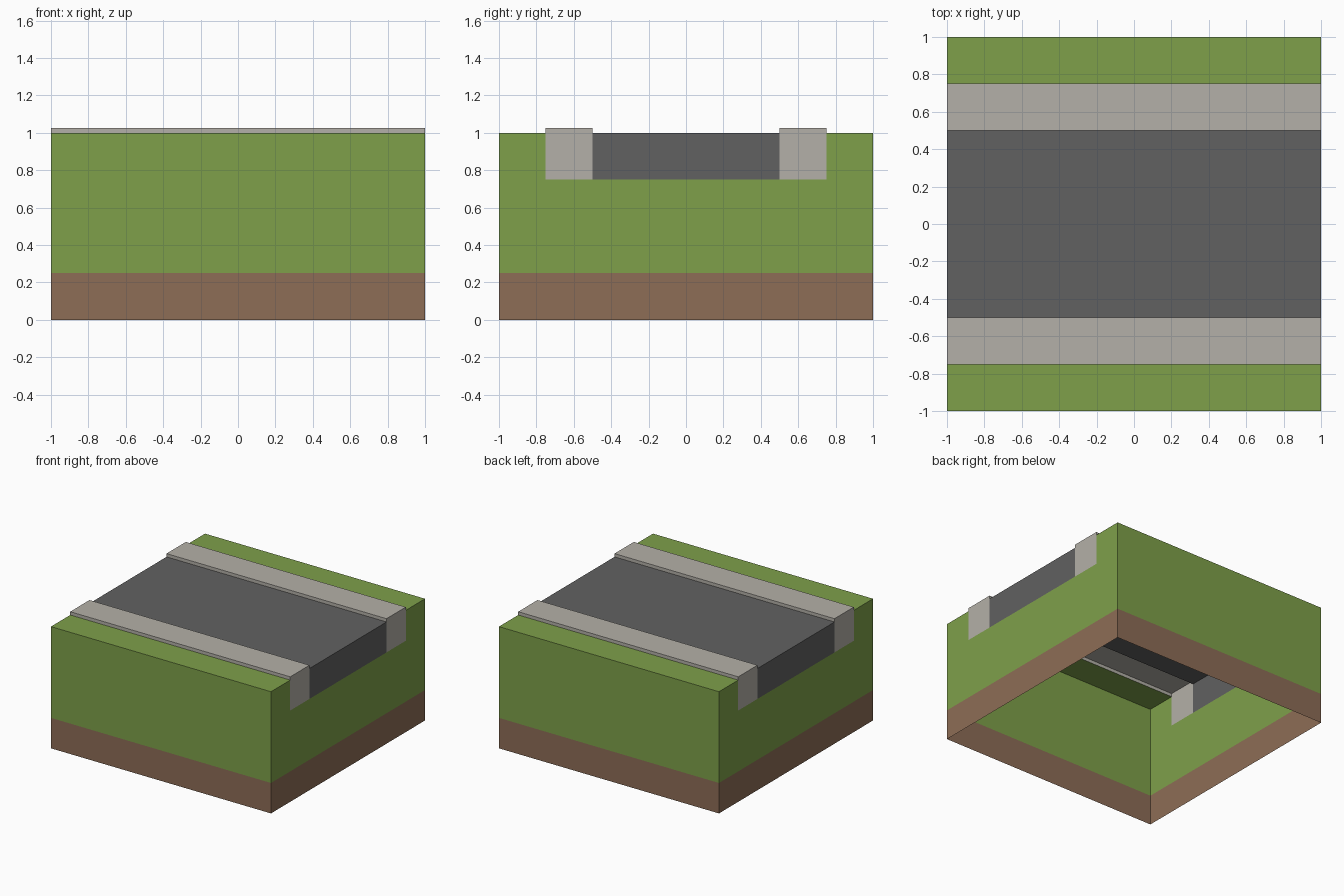
import bpy

if "Cube" in bpy.data.objects:
    bpy.data.objects.remove(bpy.data.objects["Cube"])


def material(name, rgb):
    m = bpy.data.materials.new(name)
    lin = [((c / 255 + 0.055) / 1.055) ** 2.4 for c in rgb]
    m.diffuse_color = (*lin, 1)
    m.use_nodes = True
    m.node_tree.nodes["Principled BSDF"].inputs["Base Color"].default_value = m.diffuse_color
    return m


SOIL = material("soil brown", (141, 109, 86))
GRASS = material("grass green", (126, 160, 74))
STONE = material("kerb stone", (180, 176, 168))
ASPHALT = material("asphalt grey", (97, 97, 97))

# Main heights: soil line, bottom of the road bed, ground level, kerb top
SOIL_Z, BED_Z, TOP_Z, KERB_Z = 0.25, 0.75, 1.0, 1.027
ROAD_Y, KERB_Y = 0.5, 0.75


class Sheet:
    """Collects outward-facing quads of an open shell."""

    def __init__(self):
        self.v, self.f = [], []

    def quad(self, *pts):
        n = len(self.v)
        self.v += pts
        self.f.append(range(n, n + 4))

    def top(self, y0, y1, z):
        self.quad((-1, y0, z), (1, y0, z), (1, y1, z), (-1, y1, z))

    def side(self, y, z0, z1, d):
        # wall along x, facing d = -1 (front) or +1 (back)
        self.quad((d, y, z0), (-d, y, z0), (-d, y, z1), (d, y, z1))

    def ends(self, y0, y1, z0, z1):
        # matching patches on the left and right end walls
        self.quad((1, y0, z0), (1, y1, z0), (1, y1, z1), (1, y0, z1))
        self.quad((-1, y1, z0), (-1, y0, z0), (-1, y0, z1), (-1, y1, z1))

    def build(self, name, mat):
        me = bpy.data.meshes.new(name)
        me.from_pydata(self.v, [], [list(f) for f in self.f])
        me.materials.append(mat)
        bpy.context.collection.objects.link(bpy.data.objects.new(name, me))


# Soil skirt, open underneath
soil = Sheet()
for d in (-1, 1):
    soil.side(d, 0, SOIL_Z, d)
soil.ends(-1, 1, 0, SOIL_Z)
soil.build("soil_base", SOIL)

# Grass walls and verges
grass = Sheet()
grass.ends(-1, 1, SOIL_Z, BED_Z)
for d in (-1, 1):
    y0, y1 = sorted((d * KERB_Y, d))
    grass.side(d, SOIL_Z, TOP_Z, d)
    grass.ends(y0, y1, BED_Z, TOP_Z)
    grass.top(y0, y1, TOP_Z)
grass.build("grass_block", GRASS)

# Raised pavements on both sides of the road
for d, name in ((-1, "front_pavement"), (1, "back_pavement")):
    y0, y1 = sorted((d * ROAD_Y, d * KERB_Y))
    kerb = Sheet()
    kerb.top(y0, y1, KERB_Z)
    kerb.ends(y0, y1, BED_Z, KERB_Z)
    kerb.side(y0, TOP_Z, KERB_Z, -1)
    kerb.side(y1, TOP_Z, KERB_Z, 1)
    kerb.build(name, STONE)

# Road surface with its cut ends
road = Sheet()
road.top(-ROAD_Y, ROAD_Y, TOP_Z)
road.ends(-ROAD_Y, ROAD_Y, BED_Z, TOP_Z)
road.build("road", ASPHALT)
